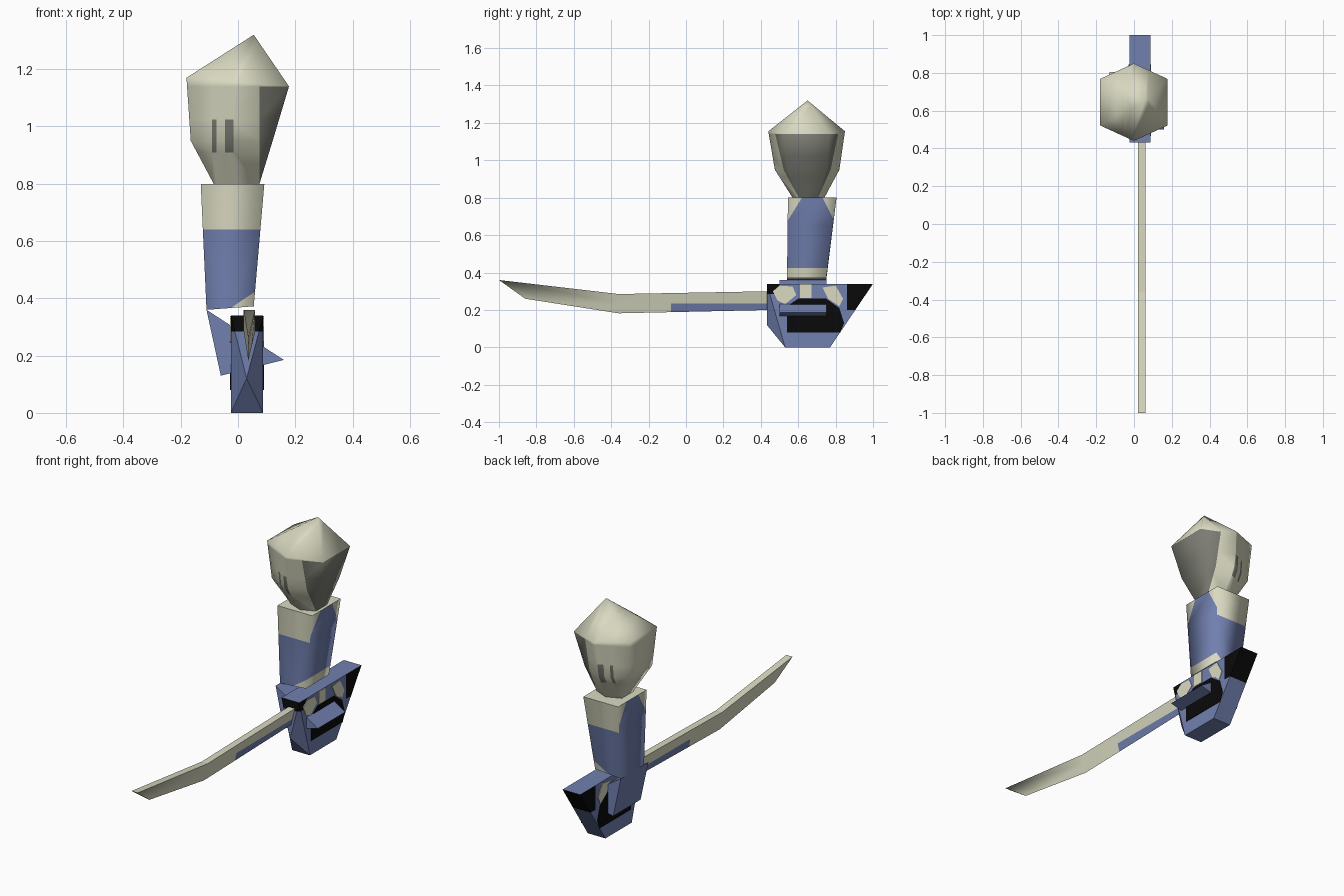
import bpy, bmesh, math
from mathutils import Vector

if "Cube" in bpy.data.objects:
    bpy.data.objects.remove(bpy.data.objects["Cube"])


def material(name, r, g, b):
    m = bpy.data.materials.new(name)
    m.use_nodes = True
    m.diffuse_color = (r, g, b, 1)
    bsdf = m.node_tree.nodes["Principled BSDF"]
    bsdf.inputs["Base Color"].default_value = (r, g, b, 1)
    bsdf.inputs["Roughness"].default_value = 0.8
    return m


MATS = [material("cream", 0.70, 0.70, 0.54), material("slate_blue", 0.165, 0.215, 0.43),
        material("warm_grey", 0.20, 0.20, 0.17), material("black", 0.003, 0.003, 0.003)]
CREAM, BLUE, GREY, BLACK = range(4)


def loft(rings):
    """Closed skin through rings of equal point count; a one-point ring makes a tip."""
    bm = bmesh.new()
    loops = [[bm.verts.new(p) for p in ring] for ring in rings]
    for a, b in zip(loops, loops[1:]):
        n = len(a)
        for i in range(n):
            j = (i + 1) % n
            bm.faces.new((a[i], a[j], b[0]) if len(b) == 1 else (a[i], a[j], b[j], b[i]))
    for end in (loops[0], loops[-1]):
        if len(end) > 2:
            bm.faces.new(end)
    bmesh.ops.recalc_face_normals(bm, faces=bm.faces)
    return bm


def finish(name, bm, rule, cuts=(), smooth=0):
    """Cut along colour borders, colour faces by rule, smooth below an angle in degrees."""
    for e in bm.edges:
        e.smooth = len(e.link_faces) == 2 and e.calc_face_angle(0) < math.radians(smooth)
        if any(abs(f.normal.z) > 0.97 for f in e.link_faces):
            e.smooth = False
    for co, no in cuts:
        bmesh.ops.bisect_plane(bm, geom=bm.verts[:] + bm.edges[:] + bm.faces[:],
                               plane_co=co, plane_no=no, dist=1e-5)
    bm.normal_update()
    for f in bm.faces:
        f.smooth = smooth > 0
        f.material_index = rule(f.calc_center_median(), f.normal)
    me = bpy.data.meshes.new(name)
    bm.to_mesh(me)
    bm.free()
    for m in MATS:
        me.materials.append(m)
    ob = bpy.data.objects.new(name, me)
    bpy.context.collection.objects.link(ob)
    return ob


def at(axis, value):
    v = Vector((axis == "x", axis == "y", axis == "z"))
    return v * value, v


# Head: faceted bulb with an off-centre peak
HEX = [(-1, -.6), (0, -1), (1, -.6), (1, .6), (0, 1), (-1, .6)]


def hex_ring(x0, x1, y0, y1, z, tilt=0):
    cx, cy, rx, ry = (x0 + x1) / 2, (y0 + y1) / 2, (x1 - x0) / 2, (y1 - y0) / 2
    return [(cx + u * rx, cy + v * ry, z - tilt * u) for u, v in HEX]


def head_rule(c, n):
    if c.x > .075 and c.z < 1.14:
        return GREY
    mark = -.09 < c.x < -.075 or -.045 < c.x < -.015
    return GREY if mark and .91 < c.z < 1.025 else CREAM


head = loft([hex_ring(-.085, .075, .57, .74, .80), hex_ring(-.165, .121, .475, .82, .95),
             hex_ring(-.18, .178, .44, .85, 1.155, .015), [(.055, .65, 1.32)]])
finish("head", head, head_rule, smooth=100,
       cuts=[at("x", v) for v in (.075, -.09, -.075, -.045, -.015)]
       + [at("z", v) for v in (1.14, .91, 1.025)])


# Torso: tapered four-sided block with cream shoulders and hem
def quad(x0, x1, y0, y1, z0, z1):
    return [(x0, y0, z0), (x1, y0, z1), (x1, y1, z1), (x0, y1, z0)]


def torso_rule(c, n):
    if n.z > .9:
        return CREAM
    if c.z < .37 + (c.x + .02) * .67:
        return CREAM
    if abs(n.x) > .7:
        front = c.z > .68 + (c.y - .545) * 1.6
        back = c.z > .65 + (.805 - c.y) * 2
        return CREAM if front or back else BLUE
    return CREAM if c.z > .64 else BLUE


torso = loft([quad(-.11, .055, .54, .75, .36, .372), quad(-.13, .092, .545, .805, .8, .8)])
finish("torso", torso, torso_rule, smooth=100,
       cuts=[at("z", .64), ((-.02, 0, .37), (-.67, 0, 1)),
             ((0, .545, .68), (0, -1.6, 1)), ((0, .805, .65), (0, 2, 1))])

# Base: wedge hull with a folded prow
LEFT, RIGHT = .088, -.025
HULL = [(.432, .34), (1.0, .34), (.77, 0), (.53, 0)]
hull = loft([[(x, y, z) for y, z in HULL] for x in (RIGHT, LEFT)])
prow = min(hull.faces, key=lambda f: f.calc_center_median().y)
tip = bmesh.ops.poke(hull, faces=[prow])["verts"][0]
tip.co = (.03, .432, .12)
hull.normal_update()


def hull_rule(c, n):
    if n.z > .9:
        return BLUE
    if c.y < .5 and c.z > .285:
        return BLACK
    return BLACK if c.y > .86 and c.z > .2 else BLUE


finish("base_hull", hull, hull_rule,
       cuts=[at("z", .285), at("z", .2), at("y", .5), at("y", .86)])


# Painted patches on both flanks of the base
def plates(name, points, index):
    for side, x in (("left", LEFT), ("right", RIGHT)):
        bm = loft([[(x + d, y, z) for y, z in points] for d in (-.003, .003)])
        finish(name + "_" + side, bm, lambda c, n: index)


plates("dark_panel", [(.54, .08), (.825, .08), (.845, .13), (.82, .21), (.75, .26),
                      (.60, .26), (.54, .22)], BLACK)
plates("front_spot", [(.465, .30), (.49, .25), (.53, .23), (.59, .28), (.57, .325), (.50, .33)],
       CREAM)
plates("middle_spot", [(.61, .265), (.67, .265), (.67, .338), (.61, .338)], CREAM)
plates("rear_spot", [(.73, .32), (.76, .26), (.82, .22), (.84, .26), (.80, .33)], CREAM)

# Fin: triangular wedge passing through the base
FIN = [(-.11, .36), (-.06, .13), (.16, .185)]
finish("cross_fin", loft([[(x, y, z) for x, z in FIN] for y in (.50, .75)]), lambda c, n: BLUE)

# Long blade: three-sided bar that bends upward to a slanted tip
STATIONS = [(.45, .45, .30, .20), (-.36, -.36, .285, .182), (-1.0, -.86, .36, .26)]
blade = loft([[(.02, yt, zt), (.06, yt, zt), (.036, yb, zb)] for yt, yb, zt, zb in STATIONS])
finish("long_blade", blade, lambda c, n: BLUE if c.y > -.08 and c.z < .235 else CREAM,
       cuts=[at("y", -.08), at("z", .235)], smooth=80)
